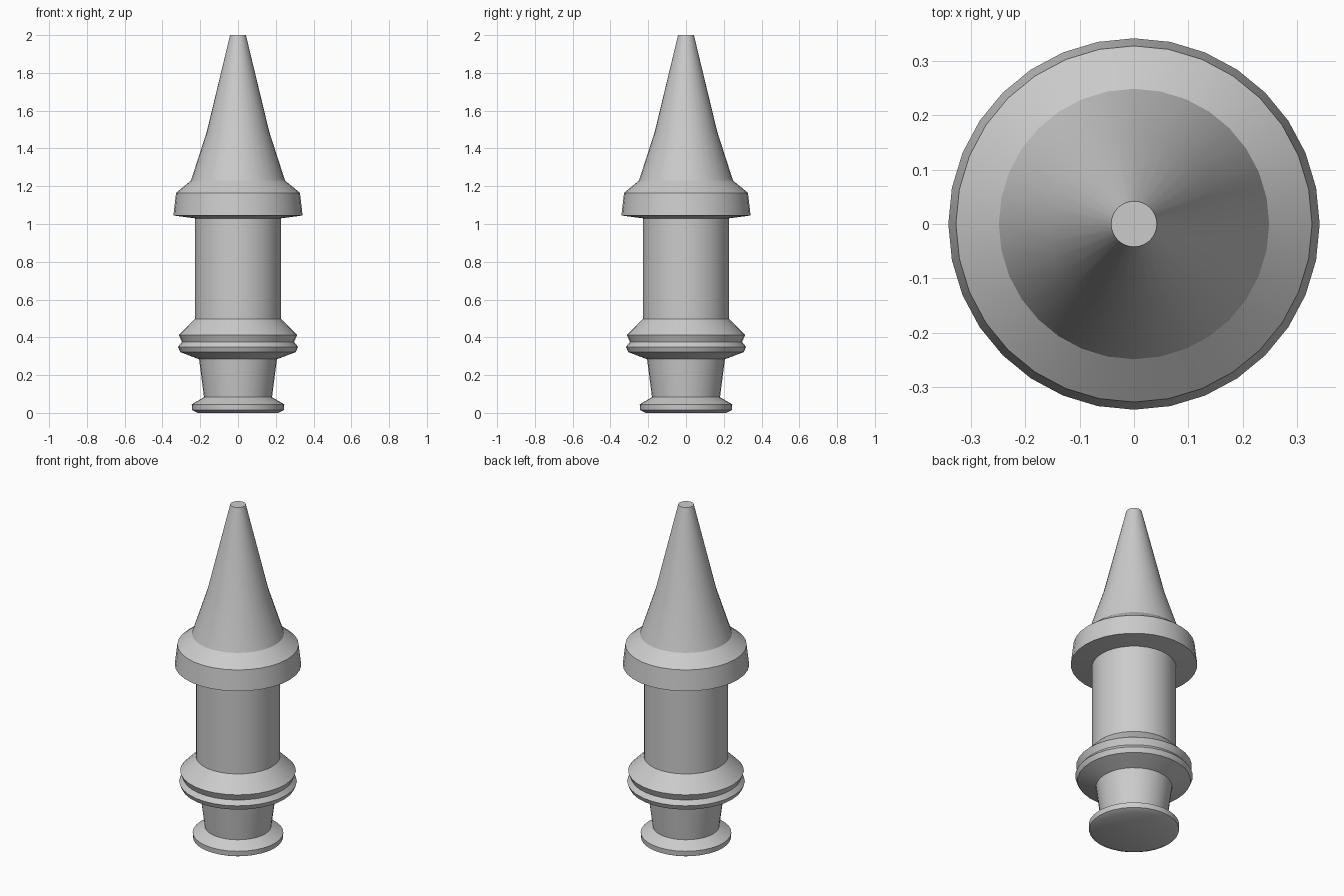
import bpy, bmesh, math

if "Cube" in bpy.data.objects:
    bpy.data.objects.remove(bpy.data.objects["Cube"])

SIDES = 32

# Radius / height outline, from the foot to the tip
foot = [(0.213, 0.0), (0.243, 0.015), (0.245, 0.045), (0.180, 0.083)]
neck = [(0.206, 0.284)]
double_ring = [(0.306, 0.322), (0.318, 0.350), (0.297, 0.375), (0.313, 0.413)]
barrel = [(0.228, 0.498), (0.228, 1.03)]
collar = [(0.342, 1.045), (0.328, 1.165), (0.249, 1.23)]
spike = [(0.165, 1.49), (0.042, 2.0)]
outline = foot + neck + double_ring + barrel + collar + spike


def lathe(name, profile):
    bm = bmesh.new()
    rings = []
    for r, z in profile:
        rings.append([bm.verts.new((r * math.cos(2 * math.pi * i / SIDES),
                                    r * math.sin(2 * math.pi * i / SIDES), z))
                      for i in range(SIDES)])
    for low, high in zip(rings, rings[1:]):
        for i in range(SIDES):
            j = (i + 1) % SIDES
            bm.faces.new((low[i], low[j], high[j], high[i]))
    # Flat end caps
    bm.faces.new(rings[0][::-1])
    bm.faces.new(rings[-1])
    mesh = bpy.data.meshes.new(name)
    bm.to_mesh(mesh)
    bm.free()
    obj = bpy.data.objects.new(name, mesh)
    bpy.context.collection.objects.link(obj)
    bpy.context.view_layer.objects.active = obj
    obj.select_set(True)
    bpy.ops.object.shade_smooth_by_angle(angle=math.radians(30))
    return obj


lathe("turned_finial", outline)
